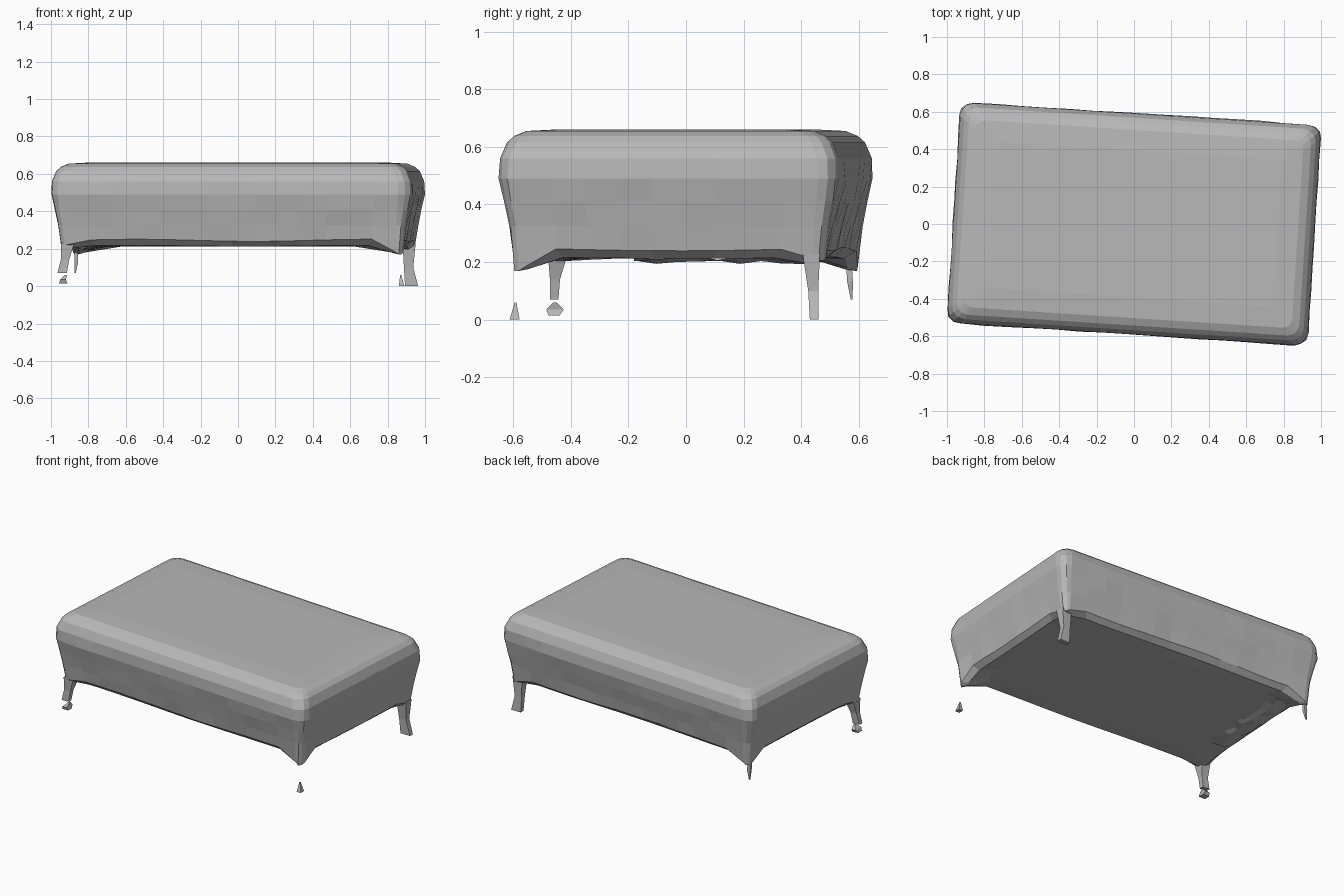
import bpy, bmesh, math, random
from mathutils import Matrix, Vector

random.seed(4)
cube = bpy.data.objects.get("Cube")
if cube:
    bpy.data.objects.remove(cube, do_unlink=True)

grey = bpy.data.materials.new("grey_fabric")
grey.use_nodes = True
COLOUR = (0.48, 0.48, 0.48, 1)
grey.diffuse_color = COLOUR
grey.node_tree.nodes["Principled BSDF"].inputs["Base Color"].default_value = COLOUR

HALF_X, HALF_Y = 0.967, 0.592
TURN = Matrix.Rotation(math.radians(-3.7), 4, "Z")


def finish(bm, name):
    bmesh.ops.recalc_face_normals(bm, faces=bm.faces)
    mesh = bpy.data.meshes.new(name)
    bm.to_mesh(mesh)
    bm.free()
    mesh.materials.append(grey)
    obj = bpy.data.objects.new(name, mesh)
    bpy.context.collection.objects.link(obj)
    return obj


def loft(bm, rings):
    """Join rings of points with quads and cap both ends."""
    rows = [[bm.verts.new(p) for p in ring] for ring in rings]
    for low, high in zip(rows, rows[1:]):
        for i in range(len(low)):
            j = (i + 1) % len(low)
            bm.faces.new((low[i], low[j], high[j], high[i]))
    bm.faces.new(rows[0][::-1])
    bm.faces.new(rows[-1])


def outline(inset, radius, z):
    """Rounded rectangle with evenly divided sides."""
    cx, cy = HALF_X - inset - radius, HALF_Y - inset - radius
    corners = []
    for k, (sx, sy) in enumerate([(1, 1), (-1, 1), (-1, -1), (1, -1)]):
        angles = [math.radians(90 * k + 30 * s) for s in range(4)]
        corners.append([Vector((sx * cx + radius * math.cos(a),
                                sy * cy + radius * math.sin(a), z)) for a in angles])
    points = []
    for k, arc in enumerate(corners):
        points += arc
        nxt = corners[(k + 1) % 4][0]
        steps = 14 if k % 2 == 0 else 9
        points += [arc[-1].lerp(nxt, s / steps) for s in range(1, steps)]
    return points


# Cushion body: inset, corner radius, height, sag strength
PROFILE = [
    (0.17, 0.04, 0.212, 0), (0.085, 0.03, 0.215, 0.5), (0.05, 0.04, 0.245, 1),
    (0.035, 0.05, 0.325, 0), (0.016, 0.06, 0.41, 0), (0.0, 0.07, 0.49, 0),
    (0.003, 0.07, 0.56, 0), (0.025, 0.07, 0.615, 0), (0.05, 0.06, 0.638, 0),
    (0.09, 0.05, 0.655, 0), (0.2, 0.04, 0.661, 0),
]
# How far each lower corner is pulled down towards its leg
DROPS = {(1, -1): 0.095, (-1, -1): 0.03, (1, 1): 0.05, (-1, 1): 0.085}
rings = []
for inset, radius, z, sag in PROFILE:
    ring = outline(inset, radius, z)
    for p in ring:
        near = math.hypot(HALF_X - inset - abs(p.x), HALF_Y - inset - abs(p.y))
        key = (1 if p.x > 0 else -1, 1 if p.y > 0 else -1)
        p.z -= sag * DROPS[key] * max(0, 1 - near / 0.13)
        p.z += sag * 0.006 * math.sin(5 * p.x + 4 * p.y)
        if 0.22 < z < 0.5:
            p.x += random.uniform(-0.003, 0.003)
            p.y += random.uniform(-0.003, 0.003)
    rings.append([TURN @ p for p in ring])
body = bmesh.new()
loft(body, rings)
finish(body, "cushion_body")


def leg(name, sections):
    """Thin tapered leg from (x, y, z, width, depth) sections."""
    bm = bmesh.new()
    loft(bm, [[(x + sx * w / 2, y + sy * d / 2, z)
               for sx, sy in [(-1, -1), (1, -1), (1, 1), (-1, 1)]]
              for x, y, z, w, d in sections])
    finish(bm, name)


# Legs and feet, thin and worn
leg("back_left_leg", [(0.928, 0.445, 0.0, 0.07, 0.03), (0.912, 0.442, 0.1, 0.05, 0.035),
                      (0.915, 0.435, 0.23, 0.07, 0.06)])
leg("front_right_leg", [(-0.94, -0.458, 0.07, 0.05, 0.03), (-0.925, -0.455, 0.14, 0.045, 0.035),
                        (-0.91, -0.445, 0.23, 0.07, 0.07)])
leg("front_right_foot", [(-0.935, -0.458, 0.015, 0.045, 0.04), (-0.935, -0.455, 0.035, 0.03, 0.06),
                         (-0.92, -0.455, 0.06, 0.01, 0.01)])
leg("front_left_foot", [(0.875, -0.595, 0.0, 0.03, 0.035), (0.87, -0.592, 0.06, 0.006, 0.006)])
leg("back_right_leg", [(-0.87, 0.575, 0.07, 0.006, 0.006), (-0.865, 0.57, 0.13, 0.02, 0.02),
                       (-0.865, 0.565, 0.2, 0.02, 0.02)])

# Crumpled lining hanging under the right end
lining = bmesh.new()
bmesh.ops.create_grid(lining, x_segments=3, y_segments=9, size=0.5)
for v in lining.verts:
    edge = abs(v.co.x) * 2
    v.co = TURN @ Vector((v.co.x * 0.13 - 0.79 + random.uniform(-0.015, 0.015),
                          v.co.y * 0.66 + 0.1,
                          0.19 + 0.022 * edge + random.uniform(-0.006, 0.008)))
finish(lining, "torn_lining")
